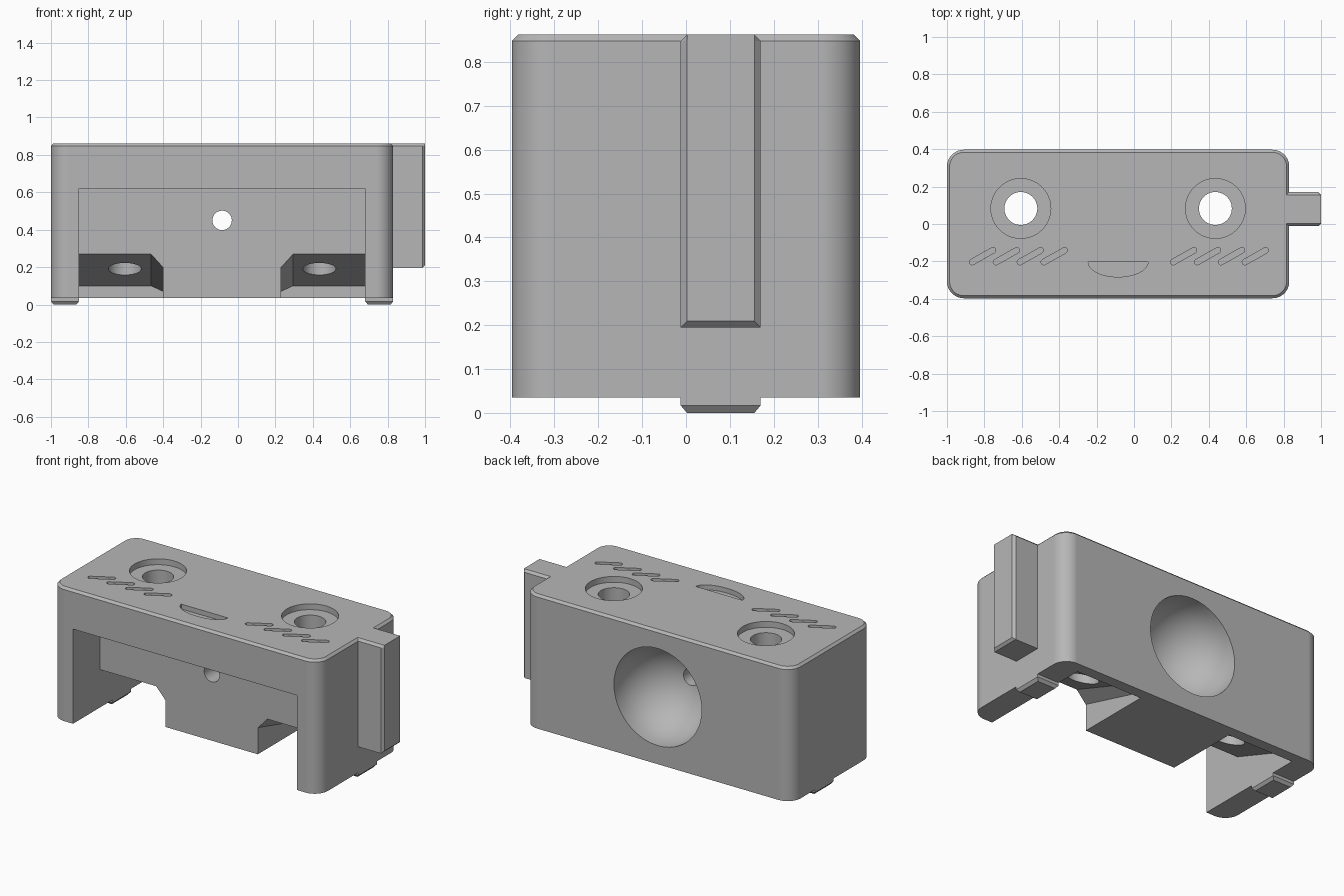
import bpy, bmesh
from math import sin, cos, pi, radians, atan2

if "Cube" in bpy.data.objects:
    bpy.data.objects.remove(bpy.data.objects["Cube"], do_unlink=True)

grey = bpy.data.materials.new("plain_grey")
grey.use_nodes = True
grey.diffuse_color = (0.47, 0.47, 0.47, 1)
grey.node_tree.nodes["Principled BSDF"].inputs["Base Color"].default_value = (0.47, 0.47, 0.47, 1)

MID = -0.085             # symmetry plane of the housing
LEFT, RIGHT = -1.0, 0.83
BACK = 0.397
BASE, TOP = 0.035, 0.862
CH = 0.014               # chamfer size


def loft(name, rings):
    """Closed solid through rings of equal point count."""
    bm = bmesh.new()
    loops = [[bm.verts.new(p) for p in ring] for ring in rings]
    n = len(loops[0])
    for a, b in zip(loops, loops[1:]):
        for i in range(n):
            j = (i + 1) % n
            bm.faces.new((a[i], a[j], b[j], b[i]))
    bm.faces.new(loops[0][::-1])
    bm.faces.new(loops[-1])
    bmesh.ops.recalc_face_normals(bm, faces=bm.faces)
    mesh = bpy.data.meshes.new(name)
    bm.to_mesh(mesh)
    bm.free()
    mesh.materials.append(grey)
    obj = bpy.data.objects.new(name, mesh)
    bpy.context.collection.objects.link(obj)
    return obj


def rect(x0, x1, y0, y1):
    return [(x0, y0), (x1, y0), (x1, y1), (x0, y1)]


def arc(cx, cy, r, a0, a1, steps):
    return [(cx + r * cos(a0 + (a1 - a0) * i / steps),
             cy + r * sin(a0 + (a1 - a0) * i / steps)) for i in range(steps + 1)]


def rounded_rect(x0, x1, y0, y1, r):
    pts = []
    corners = ((x1 - r, y1 - r), (x0 + r, y1 - r), (x0 + r, y0 + r), (x1 - r, y0 + r))
    for k, (cx, cy) in enumerate(corners):
        pts += arc(cx, cy, r, k * pi / 2, (k + 1) * pi / 2, 12)
    return pts


def circle(cx, cy, r, n=48):
    return arc(cx, cy, r, 0, 2 * pi, n)[:-1]


def at_z(pts, z):
    return [(x, y, z) for x, y in pts]


def at_y(pts, y):
    return [(x, y, z) for x, z in pts]


def at_x(pts, x):
    return [(x, y, z) for y, z in pts]


def activate(obj):
    bpy.ops.object.select_all(action='DESELECT')
    obj.select_set(True)
    bpy.context.view_layer.objects.active = obj


def cut(obj, rings):
    cutter = loft("cutter", rings)
    cutter.hide_render = True
    mod = obj.modifiers.new("cut", 'BOOLEAN')
    mod.operation = 'DIFFERENCE'
    mod.solver = 'EXACT'
    mod.object = cutter
    activate(obj)
    bpy.ops.object.modifier_apply(modifier=mod.name)
    bpy.data.objects.remove(cutter, do_unlink=True)


# Housing block with rounded corners and a chamfered top rim
outline = rounded_rect(LEFT, RIGHT, -BACK, BACK, 0.09)
rim = rounded_rect(LEFT + CH, RIGHT - CH, -BACK + CH, BACK - CH, 0.09 - CH)
housing = loft("housing", [at_z(outline, BASE), at_z(outline, TOP - CH), at_z(rim, TOP)])

# Front recess between the two legs
opening = rect(-0.85, 0.68, -0.1, 0.62)
FACE = -0.135
cut(housing, [at_y(opening, -0.6), at_y(opening, FACE)])


# Underside pockets, their ceilings sloping down to the back
def pocket_ring(side, y):
    t = (y - FACE) / (0.33 - FACE)
    high, low = 0.27 - 0.17 * t, 0.20 - 0.13 * t
    profile = ((0.765, -0.1), (0.315, -0.1), (0.315, low), (0.38, high), (0.765, high))
    return at_y([(MID + side * dx, z) for dx, z in profile], y)


for side in (-1, 1):
    cut(housing, [pocket_ring(side, -0.16), pocket_ring(side, 0.33)])

# Counterbored screw holes from the top
for side in (-1, 1):
    x = MID + side * 0.52
    for radius, low in ((0.16, TOP - 0.036), (0.088, 0.0)):
        ring = circle(x, 0.083, radius)
        cut(housing, [at_z(ring, low), at_z(ring, 1.0)])

# Round bowl in the back, with a small hole through to the recess
R, CZ = 0.30, 0.45
bowl = [at_y(circle(MID, CZ, R), 0.5)]
for i in range(12):
    a = radians(i * 7.5)
    bowl.append(at_y(circle(MID, CZ, R * cos(a)), BACK - 0.03 - R * sin(a)))
cut(housing, bowl)
pin = circle(MID, CZ, 0.052, 32)
cut(housing, [at_y(pin, -0.3), at_y(pin, 0.2)])

# Engraved slanted slots and curved crescent on the top
ENGRAVE = TOP - 0.03
tilt = atan2(0.065, 0.115)
for start in (-0.81, 0.265):
    for i in range(4):
        x, y = start + 0.128 * i, -0.172
        dx, dy = 0.064 * cos(tilt), 0.064 * sin(tilt)
        slot = (arc(x + dx, y + dy, 0.015, tilt - pi / 2, tilt + pi / 2, 8)
                + arc(x - dx, y - dy, 0.015, tilt + pi / 2, tilt + 1.5 * pi, 8))
        cut(housing, [at_z(slot, ENGRAVE), at_z(slot, 1.0)])
smile = [(MID + 0.16 * x, -0.203 + 0.08 * y) for x, y in arc(0, 0, 1, pi, 2 * pi, 24)]
cut(housing, [at_z(smile, ENGRAVE), at_z(smile, 1.0)])

# Smooth the round walls and keep the flat faces flat
activate(housing)
bpy.ops.object.shade_smooth_by_angle(angle=radians(30))
weighted = housing.modifiers.new("weighted_normals", 'WEIGHTED_NORMAL')
weighted.keep_sharp = True

# Upright rail on the left side, chamfered around its outer face
Y0, Y1 = -0.012, 0.17
rail = [(Y0, 0.195), (Y1, 0.195), (Y1, TOP - CH), (Y1 - CH, TOP), (Y0 + CH, TOP), (Y0, TOP - CH)]
tip = [(min(max(y, Y0 + CH), Y1 - CH), max(z, 0.195 + CH)) for y, z in rail]
loft("side_rail", [at_x(rail, RIGHT - CH), at_x(rail, 1.0 - CH), at_x(tip, 1.0)])

# Chamfered feet under both legs
for name, x0, x1 in (("right_foot", LEFT, -0.85), ("left_foot", 0.68, RIGHT)):
    foot = rect(x0, x1, Y0, Y1)
    sole = rect(x0 + CH, x1 - CH, Y0 + CH, Y1 - CH)
    loft(name, [at_z(foot, BASE + 0.001), at_z(foot, 0.017), at_z(sole, 0)])
